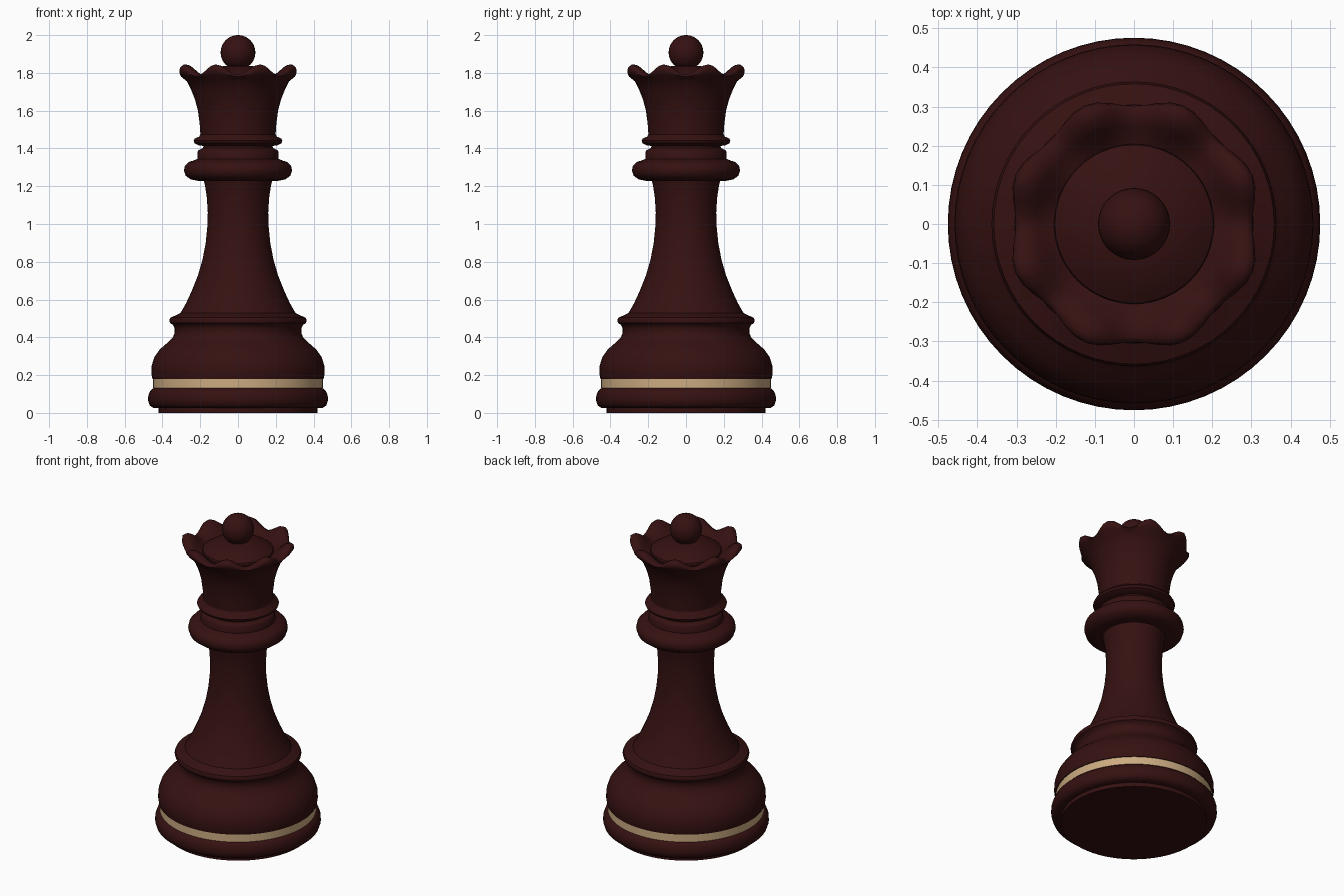
import bpy, bmesh, math

SEG = 64


def material(name, rgb):
    m = bpy.data.materials.new(name)
    m.diffuse_color = (*rgb, 1)
    return m


dark = material("dark mahogany", (0.036, 0.0055, 0.0055))
gold = material("pale gold", (0.60, 0.41, 0.22))


def finish(obj, mat, angle=40):
    obj.data.materials.append(mat)
    bpy.ops.object.select_all(action='DESELECT')
    obj.select_set(True)
    bpy.context.view_layer.objects.active = obj
    bpy.ops.object.shade_smooth_by_angle(angle=math.radians(angle))


def lathe(name, profile, mat, angle=40):
    """Revolve (r, z[, dr, dz]) points; dr, dz are eight-lobed ripples."""
    bm = bmesh.new()
    rings = []
    for p in profile:
        r, z, dr, dz = (*p, 0, 0)[:4]
        if r == 0:
            rings.append([bm.verts.new((0, 0, z))] * SEG)
            continue
        ring = []
        for i in range(SEG):
            a = 2 * math.pi * i / SEG
            w = math.cos(8 * (a - math.pi / 8))
            ring.append(bm.verts.new(((r + dr * w) * math.cos(a),
                                      (r + dr * w) * math.sin(a), z + dz * w)))
        rings.append(ring)
    for lo, hi in zip(rings, rings[1:]):
        for i in range(SEG):
            j = (i + 1) % SEG
            bm.faces.new(list(dict.fromkeys((lo[i], lo[j], hi[j], hi[i]))))
    mesh = bpy.data.meshes.new(name)
    bm.to_mesh(mesh)
    bm.free()
    obj = bpy.data.objects.new(name, mesh)
    bpy.context.collection.objects.link(obj)
    finish(obj, mat, angle)


# Foot with rounded rim
lathe("foot", [(0, 0), (0.42, 0), (0.42, 0.025), (0.45, 0.027), (0.468, 0.04),
               (0.476, 0.065), (0.475, 0.09), (0.466, 0.115), (0.45, 0.13),
               (0.44, 0.132)], dark)

# Inlaid band
lathe("base_band", [(0.44, 0.13), (0.449, 0.131), (0.449, 0.179), (0.44, 0.18)], gold)

# Bulging base and its ledge
lathe("base", [(0.44, 0.178), (0.453, 0.18), (0.459, 0.21), (0.457, 0.25),
               (0.443, 0.295), (0.415, 0.335), (0.375, 0.37), (0.345, 0.4),
               (0.335, 0.425), (0.336, 0.45), (0.344, 0.466), (0.36, 0.476),
               (0.364, 0.49), (0.358, 0.504), (0.335, 0.514), (0.305, 0.528)], dark)

# Flared stem
lathe("stem", [(0.305, 0.528), (0.275, 0.58), (0.243, 0.65), (0.213, 0.725),
               (0.188, 0.81), (0.171, 0.9), (0.162, 0.99), (0.16, 1.06),
               (0.165, 1.14), (0.174, 1.2), (0.182, 1.235)], dark)

# Collar and neck rings
lathe("collar", [(0.17, 1.227), (0.21, 1.228), (0.25, 1.236), (0.277, 1.255),
                 (0.286, 1.283), (0.281, 1.308), (0.262, 1.328), (0.235, 1.336),
                 (0.215, 1.345), (0.213, 1.385), (0.207, 1.392), (0.185, 1.402),
                 (0.183, 1.413)], dark)
lathe("neck_ring", [(0.183, 1.413), (0.21, 1.417), (0.23, 1.428), (0.235, 1.441),
                    (0.228, 1.453), (0.205, 1.463), (0.199, 1.475)], dark)

# Eight-lobed crown, running over the rim and down inside
lathe("crown", [(0.199, 1.475), (0.203, 1.53), (0.212, 1.6), (0.228, 1.66),
                (0.25, 1.715), (0.277, 1.76, 0.006, 0.004),
                (0.303, 1.782, 0.012, 0.010), (0.315, 1.797, 0.013, 0.017),
                (0.312, 1.811, 0.013, 0.024), (0.298, 1.818, 0.010, 0.027),
                (0.275, 1.816, 0.008, 0.026), (0.252, 1.802, 0.004, 0.018),
                (0.232, 1.783, 0, 0.008), (0.203, 1.768)], dark, 60)

# Domed cap and finial ball
lathe("crown_dome", [(0.205, 1.765), (0.202, 1.782), (0.17, 1.803), (0.13, 1.822),
                     (0.08, 1.836), (0, 1.842)], dark)
bpy.ops.mesh.primitive_uv_sphere_add(segments=32, ring_count=20, radius=0.092,
                                     location=(0, 0, 1.908))
ball = bpy.context.object
ball.name = "finial_ball"
finish(ball, dark)
